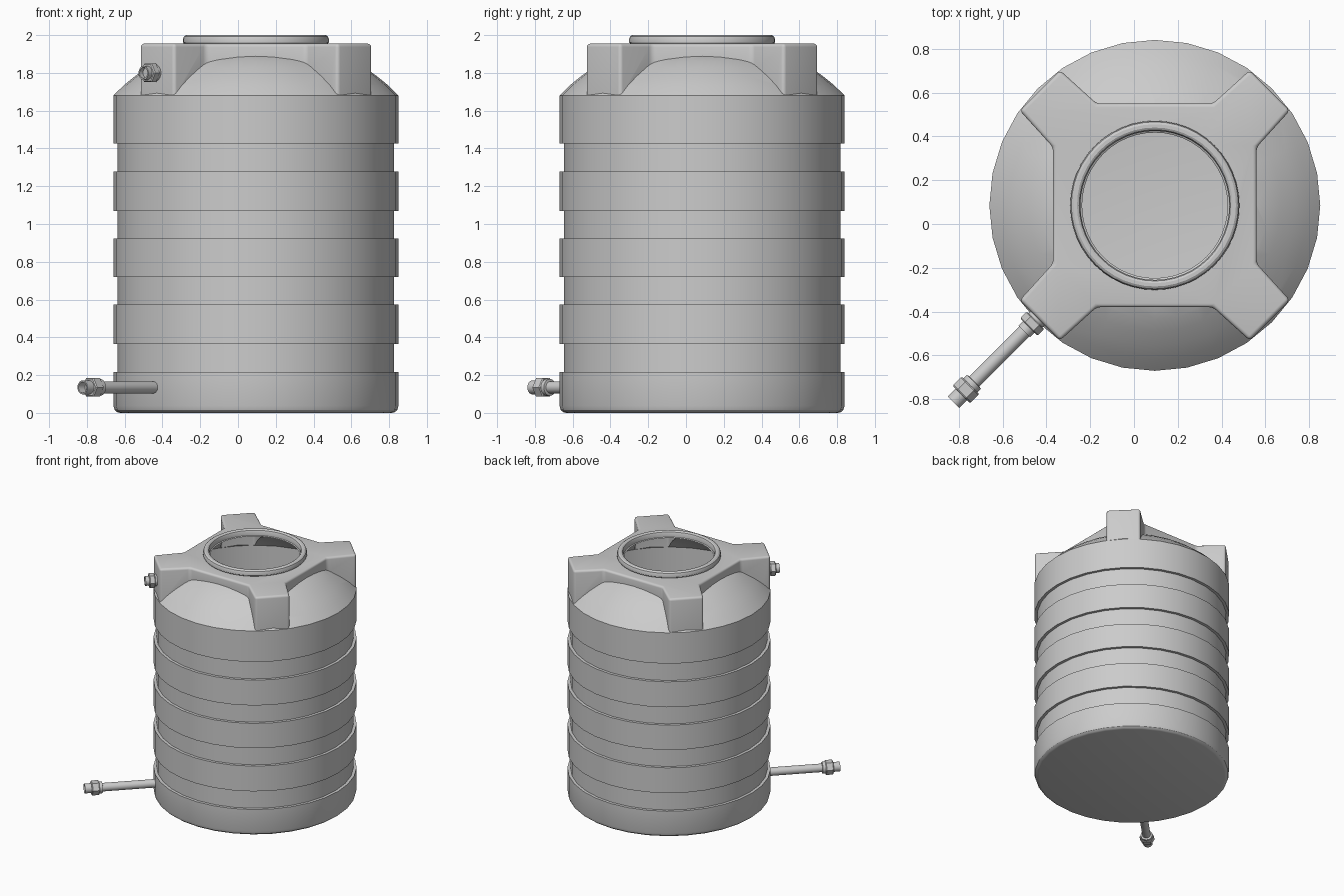
import bpy, bmesh
from math import cos, sin, pi, radians
from mathutils import Matrix, Vector

if "Cube" in bpy.data.objects:
    bpy.data.objects.remove(bpy.data.objects["Cube"])

CENTRE = Vector((0.095, 0.085, 0))


def finish(bm, name, matrix):
    bm.transform(matrix)
    mesh = bpy.data.meshes.new(name)
    bm.to_mesh(mesh)
    bm.free()
    ob = bpy.data.objects.new(name, mesh)
    bpy.context.collection.objects.link(ob)
    return ob


def select(ob):
    bpy.ops.object.select_all(action='DESELECT')
    ob.select_set(True)
    bpy.context.view_layer.objects.active = ob


def smooth(ob):
    select(ob)
    bpy.ops.object.shade_smooth_by_angle(angle=radians(30))


def lathe(name, profile, sides, matrix):
    """Revolve (radius, height) points about z."""
    bm = bmesh.new()
    rings = [[bm.verts.new((r * cos(2 * pi * i / sides), r * sin(2 * pi * i / sides), h))
              for i in range(sides)] for r, h in profile]
    for a, b in zip(rings, rings[1:]):
        for i in range(sides):
            j = (i + 1) % sides
            bm.faces.new((a[i], a[j], b[j], b[i]))
    bmesh.ops.remove_doubles(bm, verts=bm.verts, dist=1e-5)
    bmesh.ops.recalc_face_normals(bm, faces=bm.faces)
    return finish(bm, name, matrix)


def boolean(ob, other, operation):
    mod = ob.modifiers.new("cut", 'BOOLEAN')
    mod.operation = operation
    mod.solver = 'EXACT'
    mod.object = other
    select(ob)
    bpy.ops.object.modifier_apply(modifier=mod.name)
    bpy.data.objects.remove(other)


base = Matrix.Translation(CENTRE)

# Ribbed tank body with domed shoulder
W, N = 0.755, 0.732
profile = [(0, 0), (0.72, 0), (0.735, 0.004), (0.748, 0.015), (W, 0.038)]
for low, high in ((0.217, 0.366), (0.573, 0.72), (0.923, 1.07), (1.278, 1.427)):
    profile += [(W, low), (N, low), (N, high), (W, high)]
profile += [(W, 1.68), (0.70, 1.734), (0.64, 1.783), (0.575, 1.829), (0.52, 1.863),
            (0.465, 1.888), (0.40, 1.907), (0.30, 1.922), (0, 1.93)]
body = lathe("tank_body", profile, 32, base)

# Four-armed top block
bm = bmesh.new()
points = []
for k in range(4):
    turn = Matrix.Rotation(pi / 4 + k * pi / 2, 3, 'Z')
    for p in ((0.516, -0.141), (0.742, -0.130), (0.742, 0.130), (0.516, 0.141)):
        points.append(turn @ Vector((p[0], p[1], 1.6)))
face = bm.faces.new([bm.verts.new(p) for p in points])
top = bmesh.ops.extrude_face_region(bm, geom=[face])
bmesh.ops.translate(bm, vec=(0, 0, 0.355),
                    verts=[v for v in top['geom'] if isinstance(v, bmesh.types.BMVert)])
bmesh.ops.recalc_face_normals(bm, faces=bm.faces)
bmesh.ops.bevel(bm, geom=[e for e in bm.edges if max(v.co.z for v in e.verts) > 1.7],
                offset=0.018, segments=4, profile=0.5, affect='EDGES')
block = finish(bm, "top_block", base)
boolean(body, block, 'UNION')

# Open manhole: cut a pocket, then remove its faces to leave a hollow shell
cutter = lathe("manhole_cutter", [(0, 1.85), (0.34, 1.85), (0.34, 2.1), (0, 2.1)], 48, base)
boolean(body, cutter, 'DIFFERENCE')
bm = bmesh.new()
bm.from_mesh(body.data)
pocket = [f for f in bm.faces if all(
    v.co.z > 1.8 and (v.co - CENTRE).xy.length < 0.343 for v in f.verts)]
bmesh.ops.delete(bm, geom=pocket, context='FACES')
bm.to_mesh(body.data)
bm.free()
smooth(body)

# Manhole rim
smooth(lathe("manhole_rim", [(0.378, 1.95), (0.386, 1.962), (0.386, 1.98), (0.381, 1.993),
                             (0.370, 2.0), (0.355, 2.0), (0.345, 1.994), (0.34, 1.982),
                             (0.34, 1.955), (0.332, 1.95)], 48, base))


# Pipe fittings point outwards along the front-left diagonal
def outlet(name, z, start, nut, nut_end, end):
    axis = Vector((-1, -1, 0)).normalized()
    m = Matrix.Translation((0.085, 0.095, z)) @ axis.to_track_quat('Z', 'Y').to_matrix().to_4x4()
    smooth(lathe(name + "_pipe", [(0, start), (0.032, start), (0.032, nut), (0, nut)], 20, m))
    smooth(lathe(name + "_collar", [(0.03, nut - 0.025), (0.045, nut - 0.022),
                                    (0.045, nut + 0.005), (0, nut + 0.005)], 20, m))
    smooth(lathe(name + "_nut", [(0, nut), (0.050, nut), (0.056, nut + 0.006),
                                 (0.056, nut_end - 0.006), (0.050, nut_end), (0, nut_end)], 6, m))
    smooth(lathe(name + "_mouth", [(0.037, nut_end), (0.037, end), (0.029, end),
                                   (0.029, nut_end + 0.002), (0, nut_end + 0.002)], 20, m))


outlet("outlet", 0.135, 0.72, 1.175, 1.235, 1.285)
outlet("inlet", 1.80, 0.72, 0.755, 0.80, 0.828)
